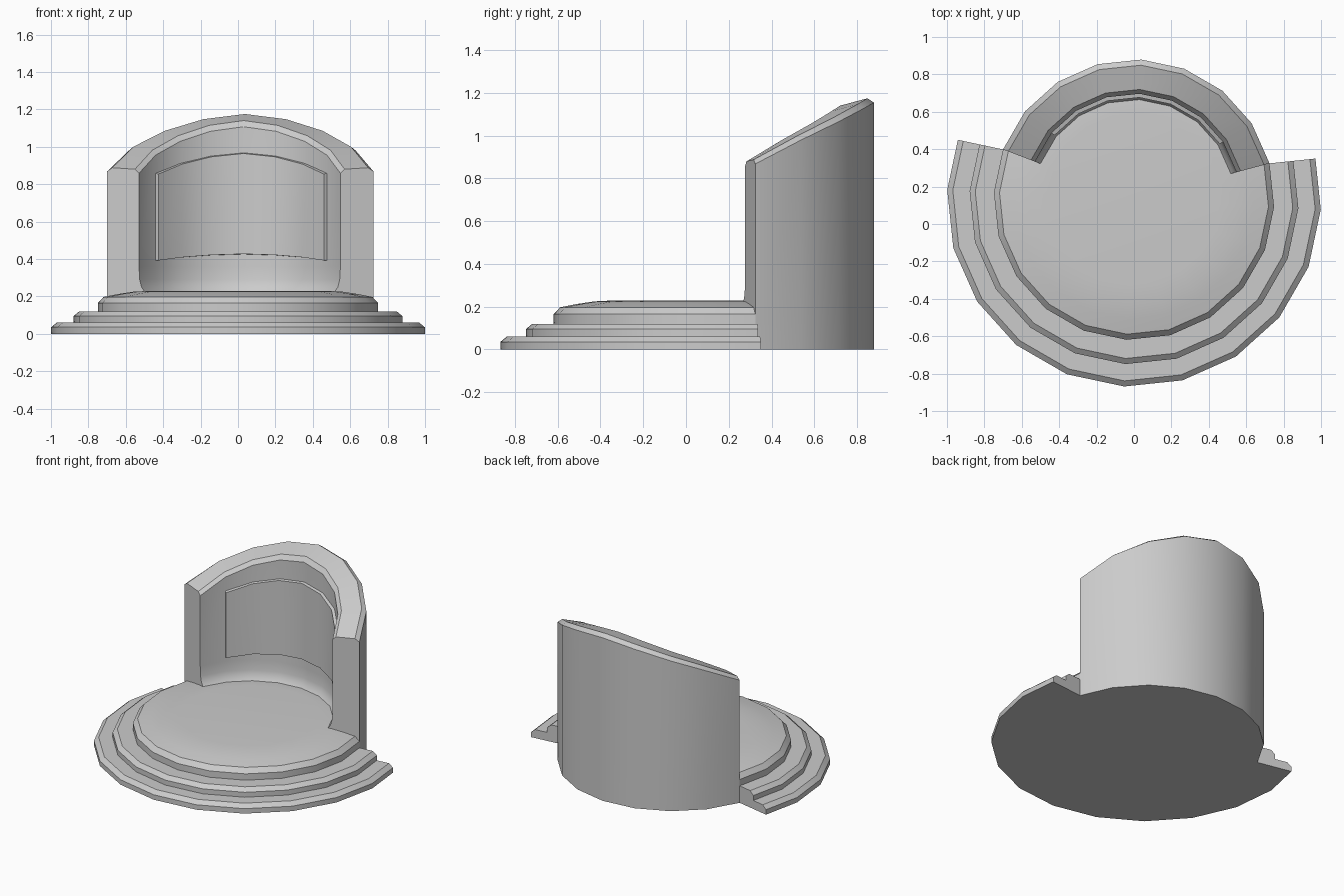
import bpy, bmesh
from math import cos, sin, radians

if "Cube" in bpy.data.objects:
    bpy.data.objects.remove(bpy.data.objects["Cube"])

CY = 0.13                                   # centre of all the rings
def polar(deg, r):
    return cos(radians(deg)) * r, CY + sin(radians(deg)) * r

def finish(name, bm):
    bmesh.ops.remove_doubles(bm, verts=bm.verts, dist=1e-5)
    bmesh.ops.recalc_face_normals(bm, faces=bm.faces)
    me = bpy.data.meshes.new(name)
    bm.to_mesh(me)
    bm.free()
    ob = bpy.data.objects.new(name, me)
    bpy.context.collection.objects.link(ob)
    bpy.ops.object.select_all(action='DESELECT')
    ob.select_set(True)
    bpy.context.view_layer.objects.active = ob
    bpy.ops.object.shade_smooth_by_angle(angle=radians(25))
    return ob

def sweep(name, sections, closed_profile=False, caps=True):
    """Skin a row of cross-sections and cap both ends."""
    bm = bmesh.new()
    rows = [[bm.verts.new(p) for p in s] for s in sections]
    n = len(rows[0])
    for a, b in zip(rows, rows[1:]):
        for i in range(n if closed_profile else n - 1):
            j = (i + 1) % n
            bm.faces.new((a[i], a[j], b[j], b[i]))
    if caps:
        bm.faces.new(rows[0])
        bm.faces.new(rows[-1])
    return finish(name, bm)

# stepped base: stair profile around the front, ends cut square to the last side
stairs = [(.75, 0), (1, 0), (1, .035), (.97, .06), (.88, .06), (.88, .095),
          (.85, .12), (.75, .12)]
arc = [-201 + 18 * k for k in range(13)]
sections = []
for k, a in enumerate(arc):
    row = []
    for r, z in stairs:
        x, y = polar(a, r)
        if k in (0, 12):
            n = a + (9 if k == 0 else -9)
            d = (r - .75) * cos(radians(9))
            x, y = polar(a, .75)
            x, y = x + cos(radians(n)) * d, y + sin(radians(n)) * d
        row.append((x, y, z))
    sections.append(row)
sweep("steps", sections)

# top tier riser
sweep("floor_rim", [[(*polar(a, r), z) for r, z in
                     ((.75, .12), (.75, .165), (.72, .197))] for a in arc], caps=False)

# gently domed floor, with the underside plate
bm = bmesh.new()
rings = [[bm.verts.new((*polar(-201 + 18 * k, r), z)) for k in range(20)]
         for r, z in ((.72, .197), (.64, .213), (.56, .225), (.46, .230))]
for a, b in zip(rings, rings[1:]):
    for i in range(20):
        j = (i + 1) % 20
        bm.faces.new((a[i], a[j], b[j], b[i]))
bm.faces.new(rings[-1])
finish("floor", bm)
bm = bmesh.new()
bm.faces.new([bm.verts.new((*polar(18 * k + 15, .75), 0)) for k in range(20)])
finish("underside", bm)

# curved back wall, highest in the middle
wall_arc = [15 + 18 * k for k in range(9)]
ridge = [.888, 1.0, 1.085, 1.147, 1.175, 1.147, 1.085, 1.0, .888]
sections = []
for a, h in zip(wall_arc, ridge):
    t = (h - .888) / .287
    prof = [(.75, 0), (.75, h - .02), (.72, h), (.59, h - .008 - .027 * t),
            (.567, h - .03 - .038 * t), (.567, .36), (.563, .29), (.553, .25),
            (.535, .225), (.535, 0)]
    sections.append([(*polar(a, r), z) for r, z in prof])
sweep("back_wall", sections, closed_profile=True)

# raised panel on the inside of the wall
sections = []
for a, h in list(zip(wall_arc, ridge))[1:-1]:
    t = (h - 1.0) / .175
    lo, hi = .39 + .035 * t, .86 + .11 * t
    sections.append([(*polar(a, r), z) for r, z in
                     ((.58, lo), (.58, hi), (.547, hi - .006), (.547, lo + .002))])
sweep("inner_panel", sections, closed_profile=True)
